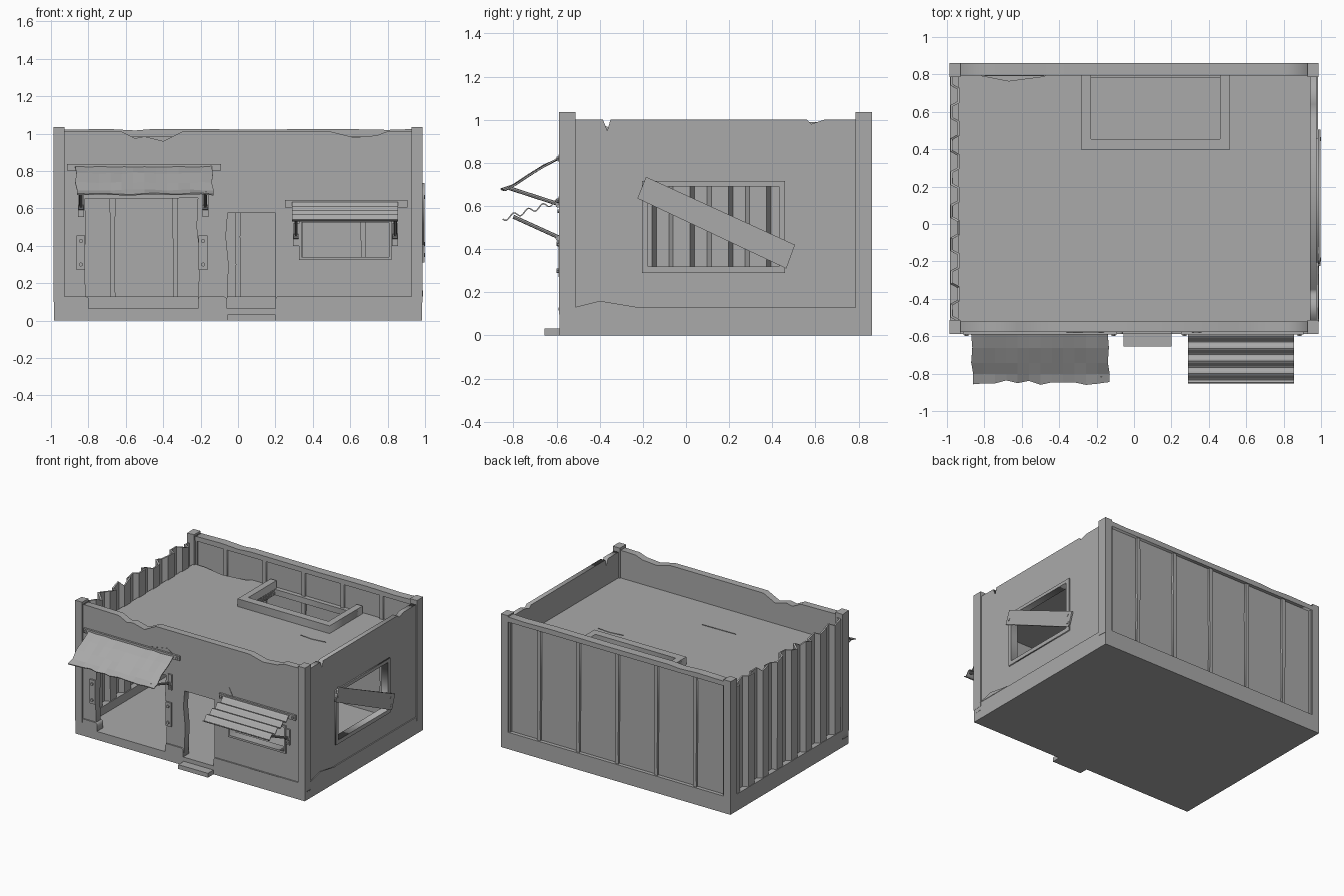
import bpy, bmesh, math, random
from mathutils import Matrix, Vector

random.seed(4)
if "Cube" in bpy.data.objects:
    bpy.data.objects.remove(bpy.data.objects["Cube"])

GREY = (0.4, 0.4, 0.4, 1)
mat = bpy.data.materials.new("weathered grey")
mat.use_nodes = True
mat.diffuse_color = GREY
mat.node_tree.nodes["Principled BSDF"].inputs["Base Color"].default_value = GREY

# Local frames that stand a flat outline up facing each axis
FRAMES = {
    "x": Matrix(((0, 0, 1, 0), (1, 0, 0, 0), (0, 1, 0, 0), (0, 0, 0, 1))),
    "y": Matrix(((1, 0, 0, 0), (0, 0, -1, 0), (0, 1, 0, 0), (0, 0, 0, 1))),
    "z": Matrix.Identity(4),
}


def add(name, bm):
    bmesh.ops.recalc_face_normals(bm, faces=bm.faces)
    mesh = bpy.data.meshes.new(name)
    bm.to_mesh(mesh)
    bm.free()
    mesh.materials.clear()
    mesh.materials.append(mat)
    obj = bpy.data.objects.new(name, mesh)
    bpy.context.collection.objects.link(obj)
    return obj


def box(name, x, y, z):
    bm = bmesh.new()
    bmesh.ops.create_cube(bm, size=1)
    for v in bm.verts:
        v.co = [(a + b) / 2 + c * (b - a) for (a, b), c in zip((x, y, z), v.co)]
    return add(name, bm)


def rect(a0, a1, b0, b1):
    return [(a0, b0), (a1, b0), (a1, b1), (a0, b1)]


def panel(name, axis, lo, hi, *loops):
    """Plate from an outline and optional holes, spanning lo..hi on the axis."""
    curve = bpy.data.curves.new(name, "CURVE")
    curve.dimensions, curve.fill_mode = "2D", "BOTH"
    curve.extrude = (hi - lo) / 2
    for loop in loops:
        s = curve.splines.new("POLY")
        s.points.add(len(loop) - 1)
        for p, (a, b) in zip(s.points, loop):
            p.co = (a, b, 0, 1)
        s.use_cyclic_u = True
    tmp = bpy.data.objects.new(name, curve)
    bpy.context.collection.objects.link(tmp)
    deps = bpy.context.evaluated_depsgraph_get()
    mesh = bpy.data.meshes.new_from_object(tmp.evaluated_get(deps))
    bm = bmesh.new()
    bm.from_mesh(mesh)
    bpy.data.objects.remove(tmp)
    bpy.data.meshes.remove(mesh)
    bmesh.ops.remove_doubles(bm, verts=bm.verts, dist=1e-5)
    shift = Vector([(lo + hi) / 2 if c == axis else 0 for c in "xyz"])
    bm.transform(Matrix.Translation(shift) @ FRAMES[axis])
    return add(name, bm)


def rod(name, start, end, radius, sides=8):
    a, b = Vector(start), Vector(end)
    bm = bmesh.new()
    bmesh.ops.create_cone(bm, cap_ends=True, segments=sides, radius1=radius,
                          radius2=radius, depth=(b - a).length)
    turn = (b - a).to_track_quat("Z", "Y").to_matrix().to_4x4()
    bm.transform(Matrix.Translation((a + b) / 2) @ turn)
    return add(name, bm)


def sheet(name, rows, thickness):
    """Thin sheet through equal rows of points."""
    bm = bmesh.new()
    grid = [[bm.verts.new(p) for p in row] for row in rows]
    for r, s in zip(grid, grid[1:]):
        for i in range(len(r) - 1):
            bm.faces.new((r[i], r[i + 1], s[i + 1], s[i]))
    obj = add(name, bm)
    mod = obj.modifiers.new("thickness", "SOLIDIFY")
    mod.thickness, mod.offset = thickness, 0
    return obj


# Base: floor slab and plinth, open at both doorways
box("floor_slab", (-.985, .985), (-.587, .862), (0, .065))
box("plinth_back", (-.985, .985), (.79, .862), (.06, .13))
for side, x in (("left", (.925, .985)), ("right", (-.985, -.925))):
    box("plinth_" + side, x, (-.587, .862), (.06, .13))
for i, (a, b) in enumerate(((-.985, -.8), (-.215, -.06), (.2, .985))):
    panel(f"plinth_front_{i}", "y", -.587, -.515,
          [(a, .06), (b, .06), (b, .12), (b - .015, .13), (a + .01, .13), (a, .115)])
box("door_step", (-.055, .2), (-.655, -.58), (0, .033))

# Corner posts with chipped tops
for i, (x, y) in enumerate(((-.957, -.55), (.957, -.55), (-.957, .824), (.957, .824))):
    post = box(f"corner_post_{i}", (x - .03, x + .03), (y - .038, y + .038), (.1, 1.035))
    post.data.vertices[random.randrange(8)].co.z -= .004

# Front wall with broken top, two doorways and a window
front = [(-.95, .06), (-.81, .06), (-.822, .3), (-.812, .5), (-.82, .65), (-.215, .655),
         (-.222, .5), (-.205, .35), (-.215, .06), (-.06, .06), (-.05, .3), (-.065, .45),
         (-.055, .575), (.2, .575), (.2, .06), (.95, .06), (.95, 1.015), (.8, 1.012),
         (.74, .99), (.62, .98), (.5, 1.01), (-.3, 1.01), (-.4, .96), (-.5, .985),
         (-.55, .975), (-.62, 1.01), (-.95, 1.015)]
panel("front_wall", "y", -.577, -.522, front, rect(.34, .81, .335, .53))
panel("front_window_frame", "y", -.588, -.515, rect(.325, .82, .325, .54), rect(.34, .807, .34, .525))

# Side wall with a window
side = [(-.52, .1), (.79, .1), (.79, 1), (.64, 1), (.58, .98), (.56, 1),
        (-.35, 1), (-.365, .95), (-.385, 1), (-.52, 1)]
panel("left_wall", "x", .94, .977, side, rect(-.185, .44, .31, .695))
panel("side_window_frame", "x", .93, .987, rect(-.205, .46, .29, .715), rect(-.175, .43, .32, .69))
panel("nailed_plank", "x", .985, .997, [(-.225, .635), (.465, .31), (.48, .35), (.505, .42), (-.185, .735)])
for i, (y, z) in enumerate(((-.19, .66), (.455, .41), (.455, .35))):
    rod(f"plank_bolt_{i}", (.99, y, z), (1, y, z), .011)

# Back wall: panels, battens and chipped top rail
panel("back_wall", "y", .815, .833, rect(-.95, .95, .1, 1.0))
for i in range(5):
    x = (i - 2) * .335
    panel(f"back_batten_{i}", "y", .8, .85,
          [(x - .014, .1), (x + .014, .1), (x + .012, .45), (x + .016, .7),
           (x + .014, 1), (x - .014, 1), (x - .016, .6), (x - .012, .3)])
panel("back_top_rail", "y", .795, .86,
      [(-.95, .985), (.95, .985), (.95, 1.025), (.8, 1.02), (.55, 1.025),
       (.1, 1.022), (-.45, 1.025), (-.55, 1.017), (-.7, 1.025), (-.95, 1.02)])
for x in (-.925, .925):
    box("back_edge_strip", (x - .012, x + .012), (.8, .85), (.1, 1))

# Corrugated side wall with a torn top
path, y = [(-.938, -.53)], -.515
while y < .77:
    for dx, dy in ((-.938, .0), (-.975, .02), (-.975, .085), (-.938, .105)):
        path.append((dx, y + dy))
    y += .177
path.append((-.938, .8))
sheet("corrugated_wall", [[(a, b, .1) for a, b in path],
                          [(a, b, 1 - random.uniform(0, .045)) for a, b in path]], .014)

# Roof deck with a curbed stair opening
hatch = rect(-.23, .46, .455, .78)
deck = [(-.94, -.53), (.945, -.53), (.945, .815), (-.45, .815), (-.48, .79),
        (-.67, .765), (-.85, .8), (-.94, .8)]
panel("roof_deck", "z", .755, .8, deck, hatch)
panel("hatch_curb", "z", .755, .86,
      [(-.28, .395), (.51, .395), (.51, .8), (.46, .8), (.46, .455),
       (-.23, .455), (-.23, .8), (-.28, .8)])
panel("deck_crack_0", "z", .799, .804, [(.36, .255), (.46, .245), (.575, .26), (.47, .27)])
panel("deck_crack_1", "z", .799, .804, [(-.28, -.215), (-.12, -.255), (.01, -.21)])

# Ragged cloth awning
rows = []
for k, (y, z) in enumerate(((-.58, .825), (-.66, .785), (-.74, .735), (-.8, .695), (-.855, .675))):
    wob = random.uniform(-.015, .015)
    rows.append([(-.5 + (i / 12 - .5) * .73 + (wob if i in (0, 12) else 0),
                  y + (random.uniform(-.005, .02) if k == 4 else 0),
                  z + random.uniform(-.004, .004)) for i in range(13)])
sheet("cloth_awning", rows, .007)

# Ribbed window awning
rows = []
for k in range(33):
    t = k / 32
    rise = .012 * math.sin(t * math.tau * 4)
    rows.append([(x, -.58 - .27 * t, .625 - .085 * t + rise) for x in (.29, .48, .67, .855)])
sheet("ribbed_awning", rows, .006)


# Mounting rails, struts, wall brackets and bolts
def awning_mount(tag, x0, x1, z0, z1, s0, s1, low, tip):
    box(tag + "_rail", (x0, x1), (-.592, -.57), (z0, z1))
    for x in (x0 + .02, x1 - .02):
        zc = (z0 + z1) / 2
        rod(tag + "_rail_bolt", (x, -.58, zc), (x, -.6, zc), .01)
    for x in (s0, s1):
        box(tag + "_bracket", (x - .016, x + .016), (-.588, -.57), (low - .05, low + .07))
        rod(tag + "_bracket_bolt", (x, -.58, low - .03), (x, -.596, low - .03), .008)
        rod(tag + "_strut", (x, -.58, low), (x, *tip), .009)
        rod(tag + "_strut_pivot", (x - .014, -.592, low), (x + .014, -.592, low), .013)


awning_mount("cloth", -.915, -.09, .803, .838, -.84, -.175, .605, (-.82, .683))
awning_mount("ribbed", .25, .905, .605, .645, .31, .84, .45, (-.8, .55))

# Hinge plates beside the wide doorway
for x in (-.84, -.187):
    box("hinge_plate", (x - .023, x + .023), (-.59, -.57), (.27, .455))
    for z in (.3, .425):
        rod("hinge_bolt", (x, -.58, z), (x, -.6, z), .011)

# Chipped plaster spots
panel("front_chip_0", "y", -.58, -.575, [(-.36, .84), (-.16, .84), (-.2, .868)])
panel("front_chip_1", "y", -.58, -.575, [(.31, .645), (.36, .645), (.33, .705)])
panel("plinth_chip", "y", -.59, -.585, [(.52, .13), (.77, .13), (.7, .115), (.58, .115)])
panel("side_chip", "x", .984, .989, [(-.52, .13), (-.22, .13), (-.4, .16)])
